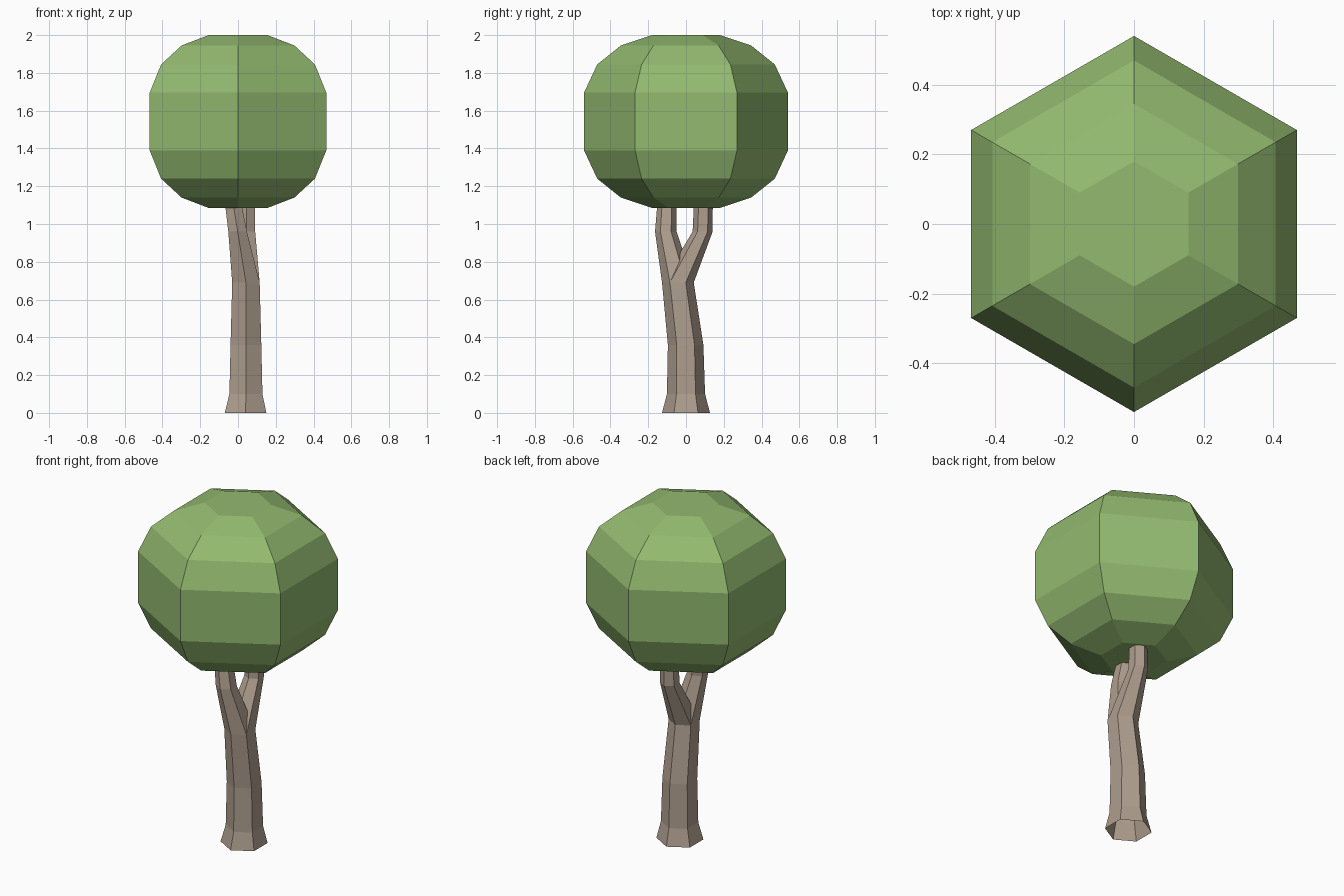
import bpy, bmesh, math

if "Cube" in bpy.data.objects:
    bpy.data.objects.remove(bpy.data.objects["Cube"])


def material(name, rgb):
    m = bpy.data.materials.new(name)
    m.diffuse_color = (*rgb, 1)
    m.use_nodes = True
    m.node_tree.nodes["Principled BSDF"].inputs["Base Color"].default_value = m.diffuse_color
    return m


def loft(name, rings, mat, cap_start=True, cap_end=True):
    """Skin stacked hexagons given as (x, y, z, radius), a corner facing -y."""
    bm = bmesh.new()
    loops = []
    for x, y, z, r in rings:
        angles = [math.radians(30 + 60 * i) for i in range(6)]
        loops.append([bm.verts.new((x + r * math.cos(a), y + r * math.sin(a), z))
                      for a in angles])
    for a, b in zip(loops, loops[1:]):
        for i in range(6):
            j = (i + 1) % 6
            bm.faces.new((a[i], a[j], b[j], b[i]))
    if cap_start:
        bm.faces.new(loops[0][::-1])
    if cap_end:
        bm.faces.new(loops[-1])
    mesh = bpy.data.meshes.new(name)
    bm.to_mesh(mesh)
    bm.free()
    mesh.materials.append(mat)
    obj = bpy.data.objects.new(name, mesh)
    bpy.context.collection.objects.link(obj)
    return obj


bark = material("bark", (0.42, 0.34, 0.27))
leaf = material("leaf", (0.29, 0.49, 0.16))

# Canopy: rounded hexagonal ball, symmetric top to bottom
lower = [(1.085, 0.18), (1.14, 0.345), (1.24, 0.47), (1.39, 0.54)]
upper = [(3.085 - z, r) for z, r in reversed(lower)]
loft("canopy", [(0, 0, z, r) for z, r in lower + upper], leaf)

# Trunk: flared foot, slight bend towards the front
fork = (0.042, -0.043, 0.69, 0.084)
loft("trunk", [(0.04, 0, 0, 0.127), (0.042, 0, 0.1, 0.101),
               (0.042, -0.002, 0.36, 0.094), fork], bark, False, False)

# Two branches growing out of the fork into the canopy
loft("front_branch", [fork, (-0.002, -0.107, 0.96, 0.057),
                      (-0.032, -0.1, 1.15, 0.048)], bark, False)
loft("back_branch", [fork, (0.045, 0.088, 0.96, 0.053),
                     (0.046, 0.093, 1.15, 0.049)], bark, False)
